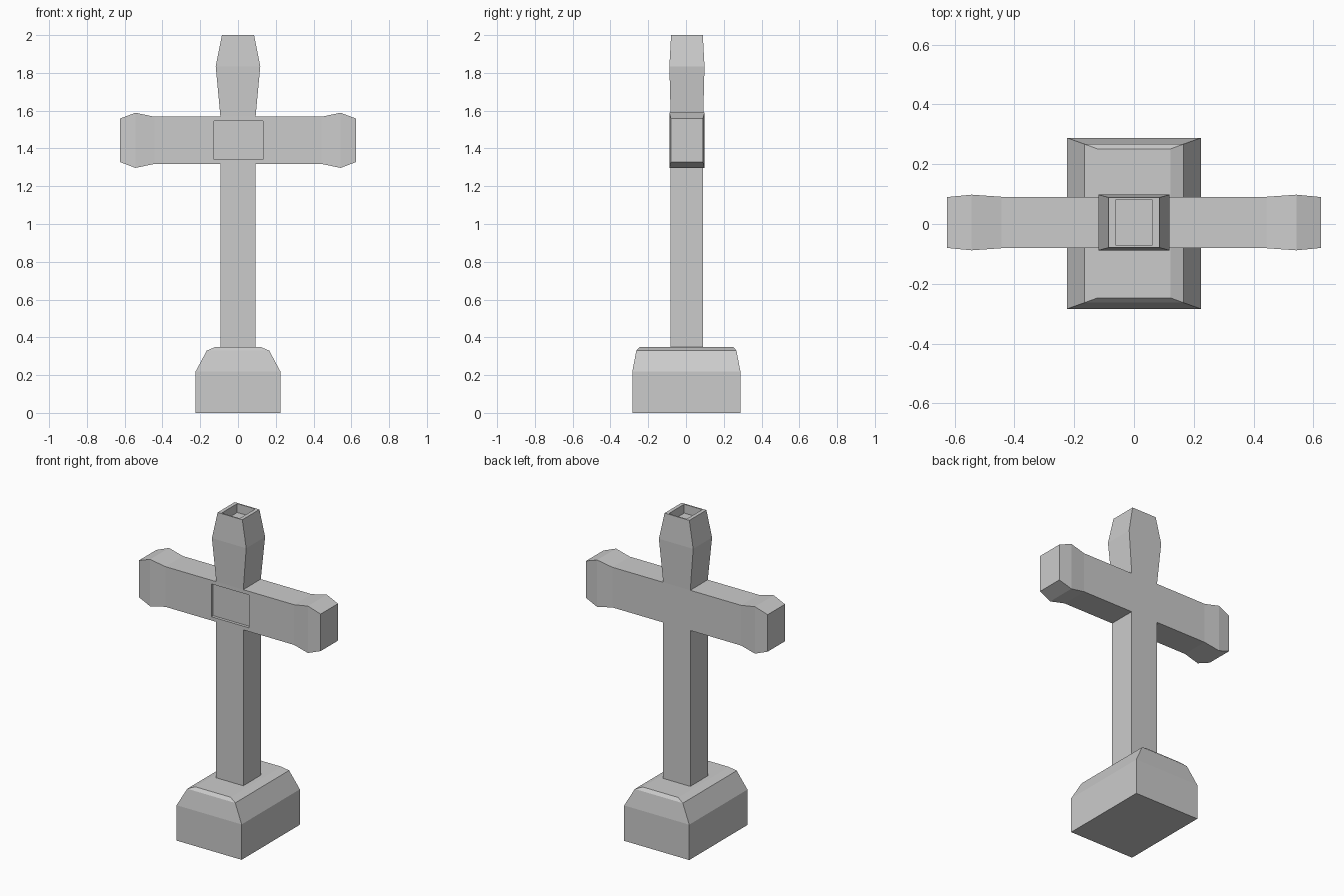
import bpy
import bmesh
from mathutils import Vector

if "Cube" in bpy.data.objects:
    bpy.data.objects.remove(bpy.data.objects["Cube"])

CY = 0.005  # depth centre of the cross


def block(bm, centre, half):
    bmesh.ops.create_cube(bm, size=1)
    for v in bm.verts:
        v.co = Vector(centre) + Vector([2 * c * h for c, h in zip(v.co, half)])


def face_towards(bm, axis, sign):
    return max(bm.faces, key=lambda f: sign * f.calc_center_median()[axis])


def extend(bm, face, axis, pos, centre, half):
    """Extrude a face to a rectangle at pos along axis, with the given half sizes."""
    face = bmesh.ops.extrude_discrete_faces(bm, faces=[face])["faces"][0]
    mid = face.calc_center_median()
    for v in face.verts:
        for a in range(3):
            if a == axis:
                v.co[a] = pos
            else:
                v.co[a] = centre[a] + (half[a] if v.co[a] > mid[a] else -half[a])
    return face


def finish(bm, name):
    bmesh.ops.recalc_face_normals(bm, faces=bm.faces[:])
    mesh = bpy.data.meshes.new(name)
    bm.to_mesh(mesh)
    bm.free()
    obj = bpy.data.objects.new(name, mesh)
    bpy.context.collection.objects.link(obj)
    return obj


# Base: block with two sloped shoulders
bm = bmesh.new()
block(bm, (0, 0.002, 0.11), (0.224, 0.286, 0.11))
top = face_towards(bm, 2, 1)
for z, hx, hy in ((0.33, 0.165, 0.265), (0.348, 0.122, 0.249)):
    top = extend(bm, top, 2, z, (0, 0.002, 0), (hx, hy, 0))
finish(bm, "base")

# Cross: grown outwards from the centre block
bm = bmesh.new()
mid = (0, CY, 1.443)
block(bm, mid, (0.093, 0.086, 0.125))
down, up = face_towards(bm, 2, -1), face_towards(bm, 2, 1)
sides = [(s, face_towards(bm, 0, s)) for s in (-1, 1)]

# Lower shaft
extend(bm, down, 2, 0.346, mid, (0.093, 0.086, 0))

# Flared head with a shallow socket in its top
for z, hx, hy in ((1.835, 0.118, 0.093), (2.0, 0.085, 0.084),
                  (2.0, 0.062, 0.076), (1.945, 0.062, 0.076)):
    up = extend(bm, up, 2, z, mid, (hx, hy, 0))

# Flared arms
for s, f in sides:
    for x, hy, hz in ((0.443, 0.086, 0.125), (0.543, 0.093, 0.146), (0.625, 0.085, 0.115)):
        f = extend(bm, f, 0, s * x, mid, (0, hy, hz))
cross = finish(bm, "cross")

# Recessed front panel
bm = bmesh.new()
block(bm, (0.003, CY - 0.086, 1.443), (0.13, 0.018, 0.102))
cutter = finish(bm, "panel_cutter")
cutter.hide_render = True
cutter.hide_viewport = True
mod = cross.modifiers.new("panel", "BOOLEAN")
mod.operation = "DIFFERENCE"
mod.solver = "EXACT"
mod.object = cutter
